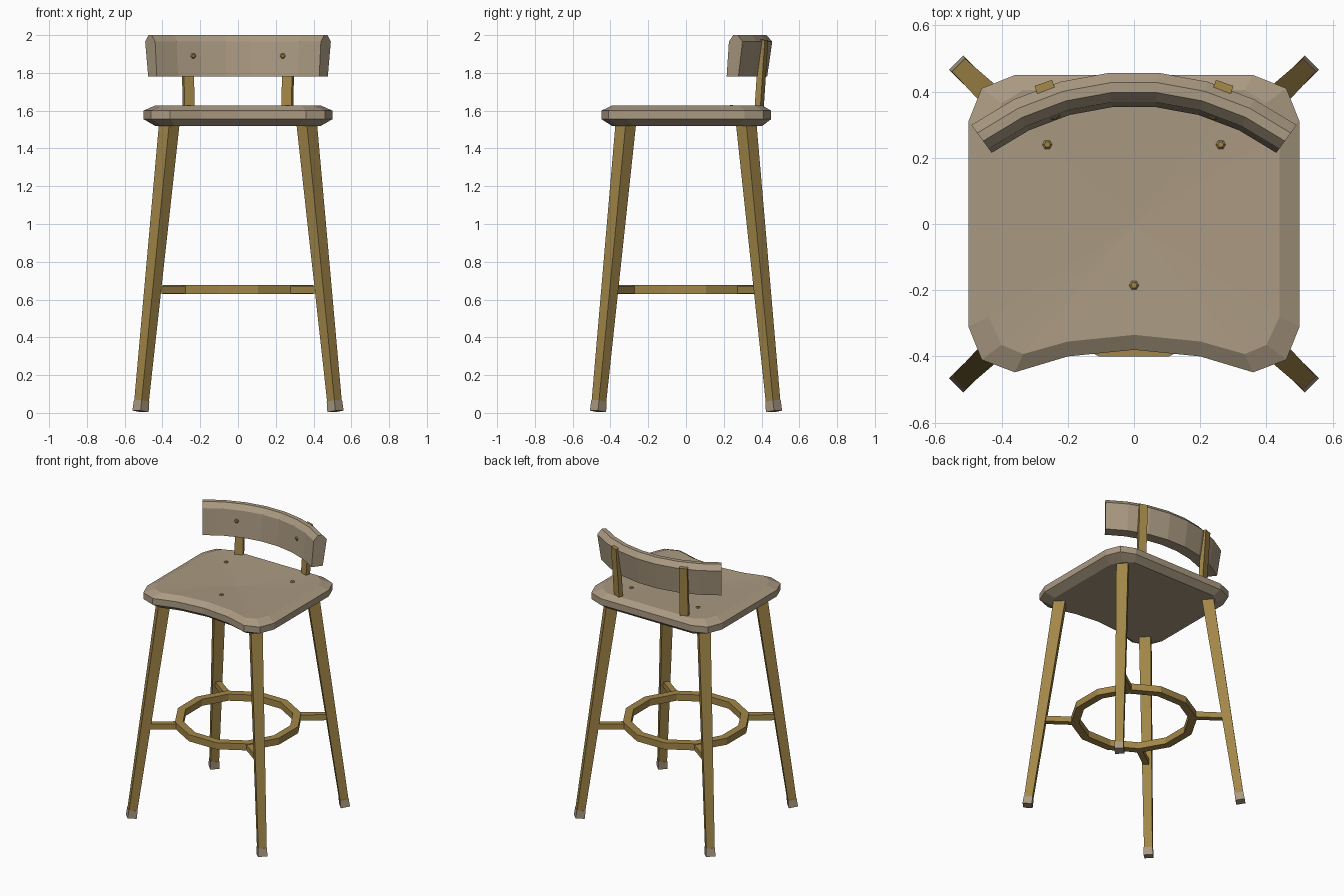
import bpy, bmesh, math
from mathutils import Vector

if "Cube" in bpy.data.objects:
    bpy.data.objects.remove(bpy.data.objects["Cube"])


def material(name, rgb):
    m = bpy.data.materials.new(name)
    m.diffuse_color = (*rgb, 1)
    m.use_nodes = True
    m.node_tree.nodes["Principled BSDF"].inputs["Base Color"].default_value = m.diffuse_color
    return m


WOOD = material("pale_wood", (0.40, 0.32, 0.22))
BRASS = material("brass", (0.36, 0.24, 0.065))


def loft(name, sections, mat, wrap=False, dish=None):
    """Skin equal-length cross-sections; cap the ends, or wrap round."""
    bm = bmesh.new()
    rows = [[bm.verts.new(p) for p in s] for s in sections]
    n = len(rows[0])
    pairs = list(zip(rows, rows[1:])) + ([(rows[-1], rows[0])] if wrap else [])
    for a, b in pairs:
        for i in range(n):
            j = (i + 1) % n
            bm.faces.new((a[i], a[j], b[j], b[i]))
    if not wrap:
        bm.faces.new(rows[0])
        if dish:  # fan to a sunken centre point
            c = bm.verts.new(dish)
            for i in range(n):
                bm.faces.new((rows[-1][i], rows[-1][(i + 1) % n], c))
        else:
            bm.faces.new(rows[-1])
    bmesh.ops.recalc_face_normals(bm, faces=bm.faces[:])
    me = bpy.data.meshes.new(name)
    bm.to_mesh(me)
    bm.free()
    me.materials.append(mat)
    ob = bpy.data.objects.new(name, me)
    bpy.context.collection.objects.link(ob)
    return ob


def beam(name, p, q, size_p, size_q, side, mat):
    """Tapered bar from p to q; sizes are (along side, across side)."""
    p, q = Vector(p), Vector(q)
    axis = (q - p).normalized()
    s = Vector(side).normalized()
    t = axis.cross(s)
    corners = ((-.5, -.5), (.5, -.5), (.5, .5), (-.5, .5))
    return loft(name, [[c + s * (a * w) + t * (b * d) for a, b in corners]
                       for c, (w, d) in ((p, size_p), (q, size_q))], mat)


def screw(name, pos, direction, length=0.02):
    d = Vector(direction).normalized()
    rot = d.to_track_quat('Z', 'Y')
    hexa = lambda r, h: [Vector(pos) + rot @ Vector((r * math.cos(k * math.pi / 3),
                         r * math.sin(k * math.pi / 3), h)) for k in range(6)]
    loft(name, [hexa(.015, -length), hexa(.015, .002), hexa(.009, .007)], BRASS)


# Seat: rounded square with scooped front edge and bevelled rims
outer = [(0, -.38), (.2, -.40), (.36, -.448), (.46, -.41), (.5, -.31),
         (.5, .31), (.46, .41), (.36, .45)]
inner = [(0, -.335), (.2, -.355), (.335, -.393), (.40, -.365), (.44, -.28),
         (.44, .28), (.40, .365), (.335, .405)]


def outline(half, z):
    return [(x, y, z) for x, y in half] + [(-x, y, z) for x, y in reversed(half[1:])]


loft("seat", [outline(inner, 1.52), outline(outer, 1.555), outline(outer, 1.60),
              outline(inner, 1.627)], WOOD, dish=(0, 0, 1.612))

# Legs, feet and footrest spokes, one set per corner
for sx, nx in ((-1, "left"), (1, "right")):
    for sy, ny in ((-1, "front"), (1, "back")):
        top = Vector((sx * .363, sy * .318, 1.54))
        bottom = Vector((sx * .516, sy * .466, .008))
        knee = bottom.lerp(top, .036)
        side = (top - bottom).cross(Vector((sx, sy, 0)))
        beam(f"{ny}_{nx}_leg", knee, top, (.055, .055), (.077, .077), side, BRASS)
        beam(f"{ny}_{nx}_foot", bottom, knee, (.061, .061), (.058, .058), side, WOOD)
        at_ring = bottom.lerp(top, .42)
        beam(f"{ny}_{nx}_spoke", (sx * .28, sy * .28, .652), at_ring,
             (.04, .04), (.04, .04), (sx, -sy, 0), BRASS)

# Footrest ring: twelve flat-sided segments
ring = []
for k in range(12):
    a = math.radians(15 + 30 * k)
    ring.append([(r * math.cos(a), r * math.sin(a), z)
                 for r, z in ((.36, .63), (.414, .63), (.414, .677), (.36, .677))])
loft("footrest_ring", ring, BRASS, wrap=True)


# Backrest: bevelled profile swept around a seven-segment arc
def arc(r, deg, z):
    a = math.radians(deg)
    return Vector((r * math.sin(a), -.37 + r * math.cos(a), z))


profile = [(.726, 1.78), (.741, 1.965), (.77, 2.0), (.80, 2.0), (.83, 1.965), (.803, 1.78)]
loft("backrest", [[arc(r, -36.3 + 72.6 * k / 7, z) for r, z in profile]
                  for k in range(8)], WOOD)

# Backrest posts and screws
for s, nx in ((-1, "left"), (1, "right")):
    a = math.radians(19 * s)
    tangent = (math.cos(a), -math.sin(a), 0)
    beam(f"{nx}_back_post", arc(.798, 19 * s, 1.57), arc(.826, 19 * s, 1.975),
         (.056, .032), (.056, .032), tangent, BRASS)
    screw(f"{nx}_backrest_screw", arc(.733, 18.9 * s, 1.89),
          (-math.sin(a), -math.cos(a), 0))
    screw(f"{nx}_seat_screw", (s * .262, .24, 1.622), (0, 0, 1))
screw("front_seat_screw", (0, -.185, 1.620), (0, 0, 1))
